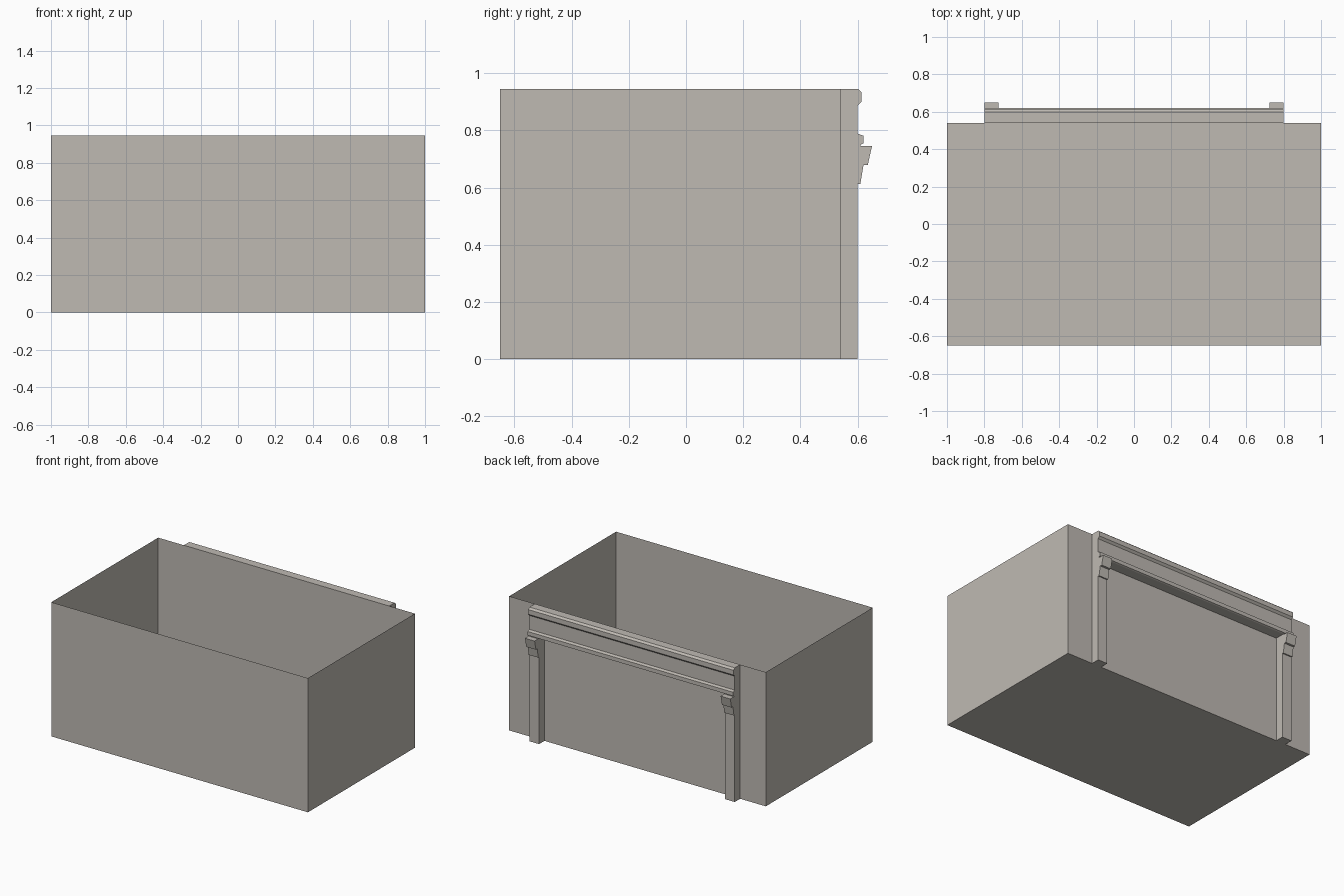
import bpy
import bmesh

cube = bpy.data.objects.get("Cube")
if cube:
    bpy.data.objects.remove(cube, do_unlink=True)

# Single warm grey stone colour
stone = bpy.data.materials.new("warm_grey_stone")
stone.use_nodes = True
colour = (0.52, 0.49, 0.45, 1)
stone.diffuse_color = colour
stone.node_tree.nodes["Principled BSDF"].inputs["Base Color"].default_value = colour

WALL_Y, FACE_Y = 0.54, 0.60
TOP, LINTEL = 0.945, 0.75
OUTER, INNER = 0.80, 0.725


def finish(name, bm):
    mesh = bpy.data.meshes.new(name)
    bm.to_mesh(mesh)
    bm.free()
    mesh.materials.append(stone)
    obj = bpy.data.objects.new(name, mesh)
    bpy.context.collection.objects.link(obj)
    return obj


def extrude_profile(name, profile, x0, x1):
    """Sweep a (y, z) profile along x; the side against the wall stays open."""
    bm = bmesh.new()
    a = [bm.verts.new((x0, y, z)) for y, z in profile]
    b = [bm.verts.new((x1, y, z)) for y, z in profile]
    for i in range(len(profile) - 1):
        bm.faces.new((a[i], a[i + 1], b[i + 1], b[i]))
    bm.faces.new(a[::-1])
    bm.faces.new(b)
    bmesh.ops.recalc_face_normals(bm, faces=bm.faces[:])
    return finish(name, bm)


# Thin-walled room shell, open at the top
bm = bmesh.new()
bmesh.ops.create_cube(bm, size=1)
for v in bm.verts:
    v.co.x *= 2
    v.co.y = WALL_Y if v.co.y > 0 else -0.65
    v.co.z = TOP if v.co.z > 0 else 0
bm.normal_update()
lid = [f for f in bm.faces if f.normal.z > 0.5]
bmesh.ops.delete(bm, geom=lid, context='FACES_ONLY')
finish("room_shell", bm)

# Lintel with a lower bead and a crown moulding
lintel = [(WALL_Y, LINTEL), (0.61, LINTEL), (0.62, 0.754), (0.62, 0.781),
          (FACE_Y, 0.788), (FACE_Y, 0.886), (0.614, 0.90), (0.614, 0.933),
          (FACE_Y, TOP), (WALL_Y, TOP)]
extrude_profile("lintel", lintel, -OUTER, OUTER)

# Posts with stepped brackets under the lintel
post = [(WALL_Y, 0), (FACE_Y, 0), (FACE_Y, 0.612), (0.609, 0.612),
        (0.62, 0.678), (0.635, 0.678), (0.65, 0.745), (0.61, 0.745),
        (0.61, LINTEL), (WALL_Y, LINTEL)]
extrude_profile("left_post", post, INNER, OUTER)
extrude_profile("right_post", post, -OUTER, -INNER)
